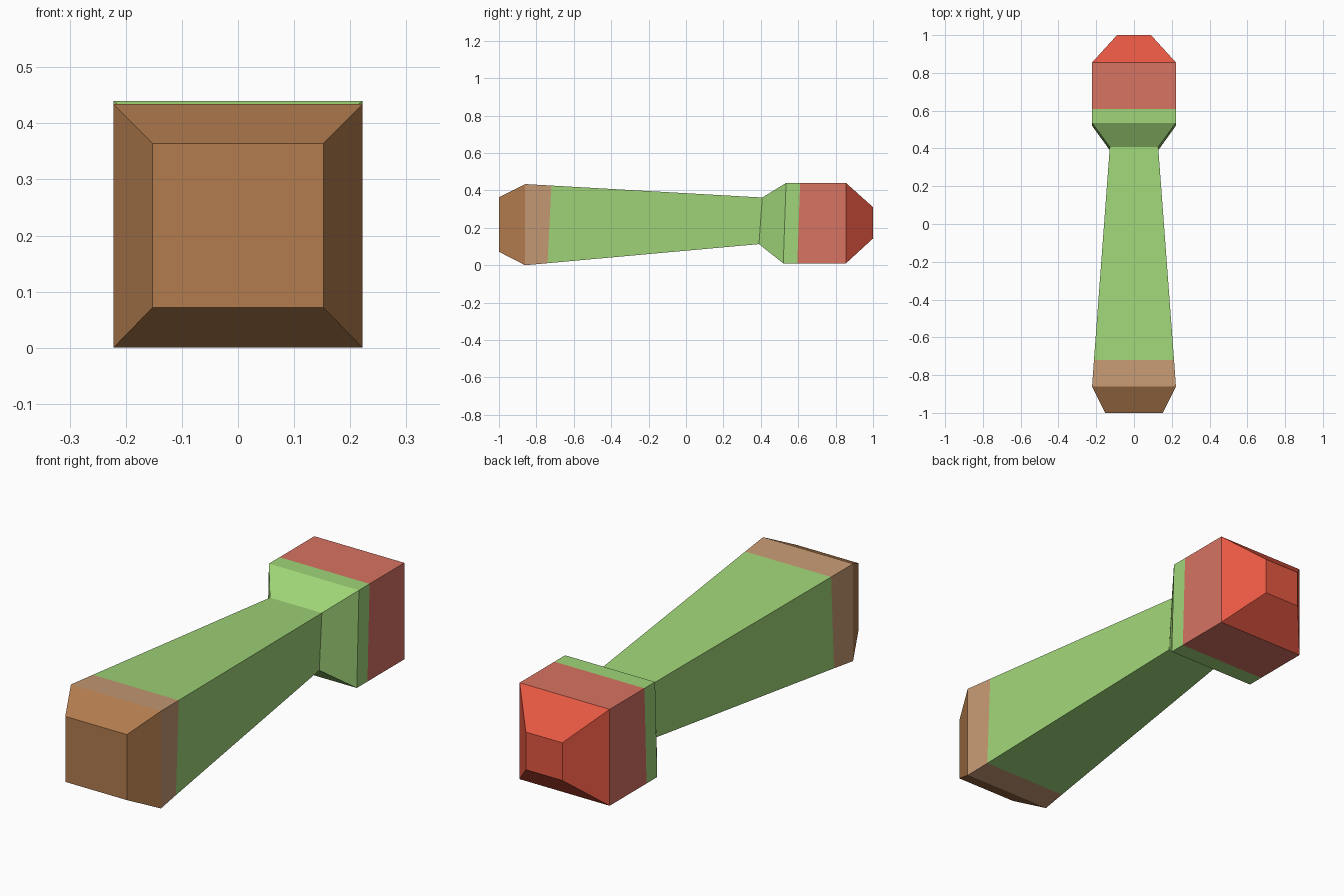
import bpy
import bmesh

if "Cube" in bpy.data.objects:
    bpy.data.objects.remove(bpy.data.objects["Cube"])


def srgb_material(name, r, g, b):
    lin = [((c / 255 + 0.055) / 1.055) ** 2.4 for c in (r, g, b)]
    mat = bpy.data.materials.new(name)
    mat.diffuse_color = (*lin, 1)
    mat.use_nodes = True
    mat.node_tree.nodes["Principled BSDF"].inputs["Base Color"].default_value = mat.diffuse_color
    return mat


def loft(name, sections, mat, cap_start=False, cap_end=False):
    """Square tube along y; a section is (y_bottom, y_top, half_width, z_low, z_high)."""
    bm = bmesh.new()
    rings = []
    for yb, yt, w, lo, hi in sections:
        corners = ((-w, yb, lo), (w, yb, lo), (w, yt, hi), (-w, yt, hi))
        rings.append([bm.verts.new(c) for c in corners])
    for a, b in zip(rings, rings[1:]):
        for i in range(4):
            j = (i + 1) % 4
            bm.faces.new((a[i], a[j], b[j], b[i]))
    if cap_start:
        bm.faces.new(rings[0][::-1])
    if cap_end:
        bm.faces.new(rings[-1])
    # every section runs front to back, so this winding faces outward
    mesh = bpy.data.meshes.new(name)
    bm.to_mesh(mesh)
    bm.free()
    mesh.materials.append(mat)
    obj = bpy.data.objects.new(name, mesh)
    bpy.context.collection.objects.link(obj)
    return obj


brown = srgb_material("brown", 178, 124, 78)
tan = srgb_material("light brown", 198, 154, 116)
green = srgb_material("leaf green", 160, 213, 120)
rose = srgb_material("muted red", 215, 115, 98)
red = srgb_material("bright red", 230, 88, 66)

# Shared cross-sections, front to back
front_end = (-1.0, -1.0, 0.152, 0.072, 0.364)
butt_rim = (-0.86, -0.86, 0.222, 0.0, 0.434)
band_edge = (-0.74, -0.72, 0.212, 0.011, 0.426)
neck = (0.39, 0.408, 0.128, 0.113, 0.362)
collar = (0.52, 0.535, 0.222, 0.01, 0.44)
head_edge = (0.595, 0.61, 0.222, 0.01, 0.44)
tip_rim = (0.855, 0.855, 0.222, 0.01, 0.44)
back_end = (1.0, 1.0, 0.09, 0.143, 0.311)

# Butt cap and its lighter band
loft("butt_cap", [front_end, butt_rim], brown, cap_start=True)
loft("butt_band", [butt_rim, band_edge], tan)
# Tapered shaft flaring into the collar
loft("shaft", [band_edge, neck, collar, head_edge], green)
# Head and bevelled tip
loft("head", [head_edge, tip_rim], rose)
loft("head_tip", [tip_rim, back_end], red, cap_end=True)
